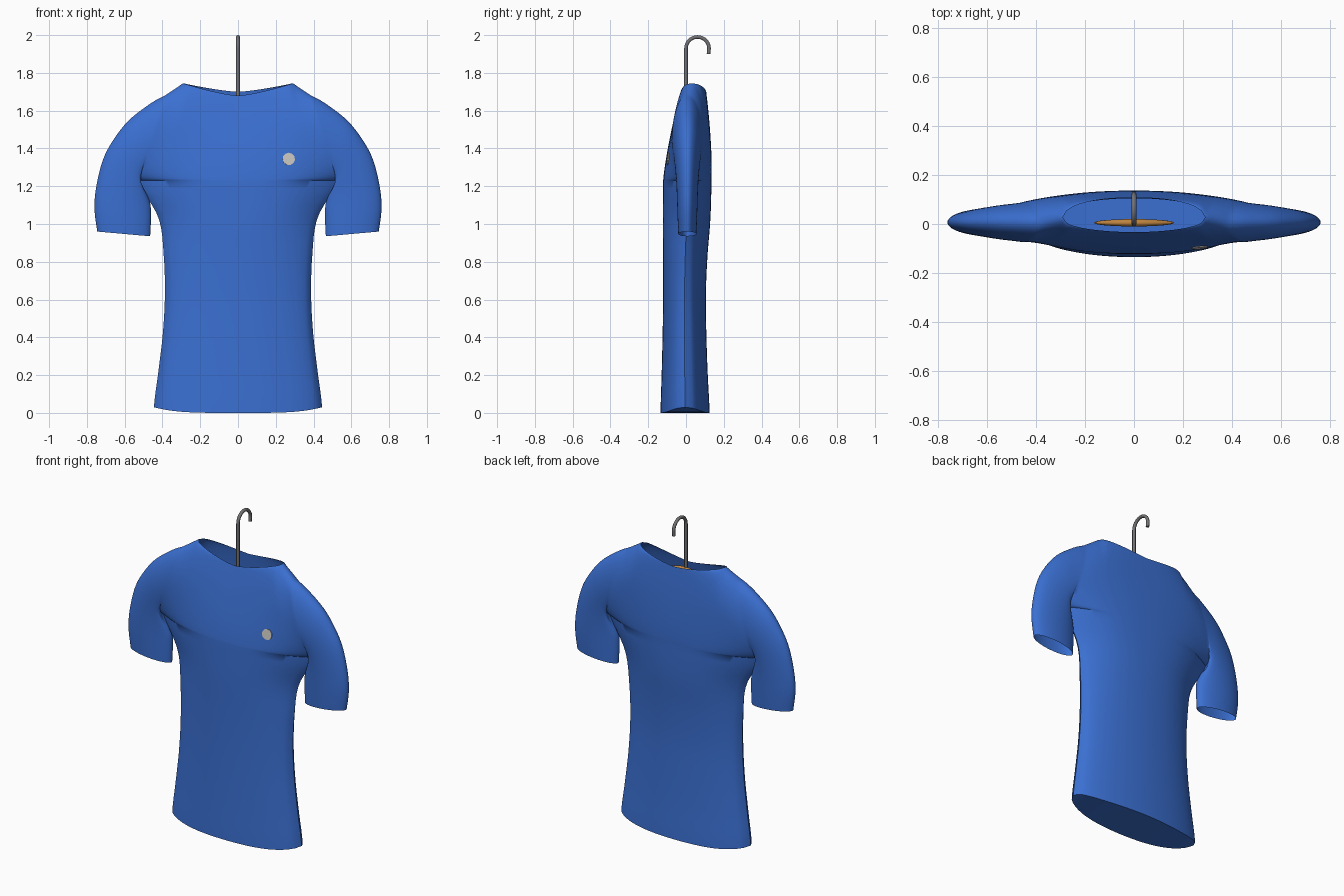
import bpy, bmesh, math
from mathutils import Vector

if "Cube" in bpy.data.objects:
    bpy.data.objects.remove(bpy.data.objects["Cube"])


def material(name, rgb, metallic=0.0):
    m = bpy.data.materials.new(name)
    m.use_nodes = True
    m.diffuse_color = (*rgb, 1)
    m.node_tree.nodes["Principled BSDF"].inputs["Base Color"].default_value = (*rgb, 1)
    return m


BLUE = material("blue_cloth", (0.043, 0.16, 0.64))
STEEL = material("steel_grey", (0.17, 0.17, 0.18))
WOOD = material("warm_wood", (0.52, 0.23, 0.05))
PALE = material("pale_grey", (0.58, 0.56, 0.52))


def finish(obj, mat, angle=50):
    obj.data.materials.append(mat)
    bpy.ops.object.select_all(action="DESELECT")
    obj.select_set(True)
    bpy.context.view_layer.objects.active = obj
    bpy.ops.object.shade_smooth_by_angle(angle=math.radians(angle))


def spline(table, s):
    """Smooth curve through evenly spaced rows of values, s from 0 to 1."""
    n = len(table) - 1
    i = min(int(s * n), n - 1)
    f = s * n - i
    a, b, c, d = (table[min(max(k, 0), n)] for k in range(i - 1, i + 3))
    return [0.5 * (2 * q + (r - p) * f + (2 * p - 5 * q + 4 * r - e) * f * f
                   + (3 * q - p - 3 * r + e) * f ** 3)
            for p, q, r, e in zip(a, b, c, d)]


# Torso below the armpits: half width, half depth, middle y, from hem upwards
TORSO = [(0.445, 0.13, -0.005), (0.42, 0.122, -0.007), (0.397, 0.116, -0.008),
         (0.387, 0.113, -0.008), (0.393, 0.117, -0.004), (0.42, 0.126, 0.003),
         (0.525, 0.128, 0.007)]
# Sleeve from armhole to cuff: inner x, z, outer x, z, half depth
SLEEVE = [(0.525, 1.23, 0.387, 1.68, 0.08), (0.52, 1.21, 0.46, 1.64, 0.076),
          (0.507, 1.19, 0.577, 1.55, 0.07), (0.487, 1.165, 0.66, 1.445, 0.064),
          (0.471, 1.13, 0.715, 1.34, 0.059), (0.462, 1.09, 0.75, 1.2, 0.055),
          (0.461, 1.02, 0.76, 1.08, 0.052), (0.465, 0.935, 0.745, 0.96, 0.048)]
ARMPIT_Z, ARM_DEPTH, NECK_U = 1.23, 0.08, 0.75


def lower_torso(u, s, side):
    w, h, cy = spline(TORSO, s)
    hem = 0.03 * u ** 4
    lens = (1 - u ** 4) * (1 - 0.375 * u * u)
    oval = math.sqrt(max(0, 1 - u * u))
    f = oval + (lens - oval) * s ** 3
    return Vector((u * w, cy + side * h * f, hem + (ARMPIT_Z - hem) * s))


def upper_torso(u, v, side):
    t = (1 - math.cos(math.pi * v)) / 2
    dip = 1.68 if side < 0 else 1.70
    if u < NECK_U:
        top = dip + (1.745 - dip) * (u / NECK_U) ** 1.4
        neck = math.sqrt(1 - (u / NECK_U) ** 2)
    else:
        top = 1.745 - 0.065 * (u - NECK_U) / (1 - NECK_U)
        neck = 0
    bulge = math.sin(math.pi * v)
    if v < 0.5:
        close = 1 - (1 - bulge) * u ** 4
    else:
        close = bulge + (1 - bulge) * neck
    h = 0.128 - 0.058 * t ** 1.5
    depth = (h * (1 - u * u) + ARM_DEPTH * u * u) * close
    cy = 0.007 + 0.03 * t * (1 - u ** 4)
    return Vector((u * (0.525 - 0.138 * t), cy + side * depth,
                   ARMPIT_Z + (top - ARMPIT_Z) * t))


def sleeve(s, v, side):
    ix, iz, ox, oz, d = spline(SLEEVE, s)
    t = (1 - math.cos(math.pi * v)) / 2
    return Vector((ix + (ox - ix) * t, 0.007 + side * d * math.sin(math.pi * v),
                   iz + (oz - iz) * t))


def hem_cap(u, k, side):
    front, back = lower_torso(u, 0, -1), lower_torso(u, 0, 1)
    return front.lerp(back, k)


def add_sheet(bm, func, nu, nv, side, mirror):
    rows = []
    for j in range(nv + 1):
        row = []
        for i in range(nu + 1):
            p = func(i / nu, j / nv, side)
            row.append(bm.verts.new((p.x * mirror, p.y, p.z)))
        rows.append(row)
    for a, b in zip(rows, rows[1:]):
        for i in range(nu):
            bm.faces.new((a[i], a[i + 1], b[i + 1], b[i]))


# Shirt: torso, shoulders and sleeves joined into one cloth surface
bm = bmesh.new()
for mirror in (1, -1):
    for side in (-1, 1):
        add_sheet(bm, lower_torso, 24, 28, side, mirror)
        add_sheet(bm, upper_torso, 24, 24, side, mirror)
        add_sheet(bm, sleeve, 28, 24, side, mirror)
    add_sheet(bm, hem_cap, 24, 1, 0, mirror)
bmesh.ops.remove_doubles(bm, verts=bm.verts, dist=0.0002)
bmesh.ops.recalc_face_normals(bm, faces=bm.faces)
mesh = bpy.data.meshes.new("shirt")
bm.to_mesh(mesh)
bm.free()
shirt = bpy.data.objects.new("shirt", mesh)
bpy.context.collection.objects.link(shirt)
finish(shirt, BLUE)


# Chest badge: thin round plate lying on the front
spot = upper_torso(0.545, 0.32, -1)
normal = Vector((0.09, -1, 0.13))
bpy.ops.mesh.primitive_cylinder_add(vertices=11, radius=0.033, depth=0.009, location=spot,
                                    rotation=normal.to_track_quat("Z", "Y").to_euler())
badge = bpy.context.object
badge.name = "chest_badge"
finish(badge, PALE, 30)


def tube(name, points, radius, mat):
    curve = bpy.data.curves.new(name, "CURVE")
    curve.dimensions = "3D"
    curve.bevel_depth = radius
    curve.bevel_resolution = 3
    curve.use_fill_caps = True
    line = curve.splines.new("POLY")
    line.points.add(len(points) - 1)
    for p, co in zip(line.points, points):
        p.co = (*co, 1)
    obj = bpy.data.objects.new(name, curve)
    bpy.context.collection.objects.link(obj)
    bpy.context.view_layer.objects.active = obj
    bpy.ops.object.select_all(action="DESELECT")
    obj.select_set(True)
    bpy.ops.object.convert(target="MESH")
    obj = bpy.context.object
    finish(obj, mat)
    return obj


# Hanger hook: straight stem bending over towards the back
R = 0.061
hook = [(0, 0, 1.64), (0, 0, 1.8)]
for i in range(21):
    a = math.pi * (1 - i / 20)
    hook.append((0, R + R * math.cos(a), 1.929 + R * math.sin(a)))
hook.append((0, 2 * R - 0.003, 1.9))
tube("hanger_hook", hook, 0.01, STEEL)

# Hanger bar: shallow wooden arch inside the neck
bar = tube("hanger_bar", [(0.155 * k / 10, 0.005, 1.645 - 0.05 * (k / 10) ** 2)
                          for k in range(-10, 11)], 0.015, WOOD)
for vert in bar.data.vertices:
    taper = math.sqrt(max(0.05, 1 - (vert.co.x / 0.165) ** 2))
    vert.co.y = 0.005 + (vert.co.y - 0.005) * taper
